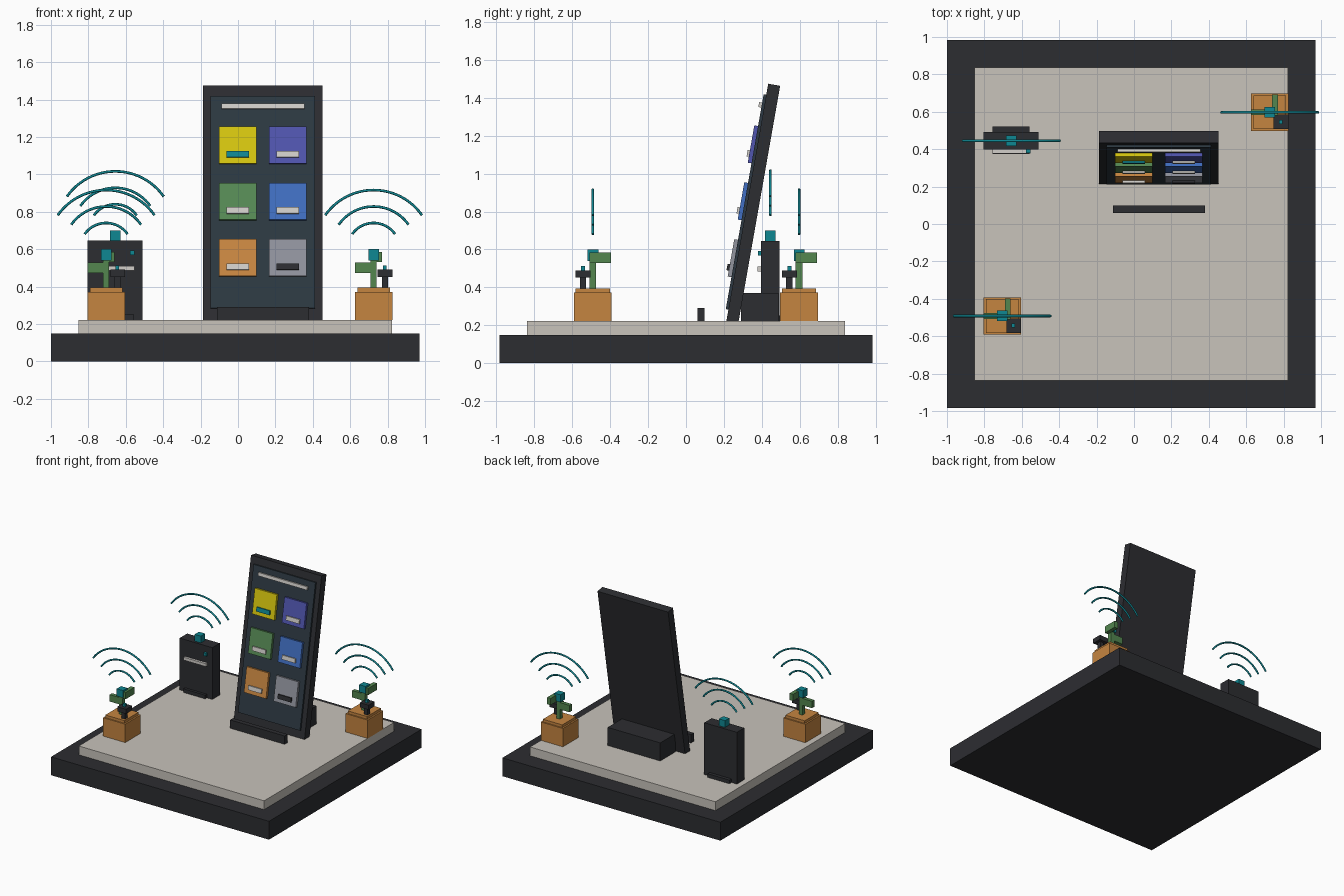
import bpy
from math import radians, sin, cos
from mathutils import Matrix

if "Cube" in bpy.data.objects:
    bpy.data.objects.remove(bpy.data.objects["Cube"])


def material(name, hex_code):
    rgb = [int(hex_code[i:i + 2], 16) / 255 for i in (0, 2, 4)]
    lin = [c / 12.92 if c <= 0.04045 else ((c + 0.055) / 1.055) ** 2.4 for c in rgb]
    m = bpy.data.materials.new(name)
    m.diffuse_color = (*lin, 1)
    m.use_nodes = True
    m.node_tree.nodes["Principled BSDF"].inputs["Base Color"].default_value = m.diffuse_color
    return m


M = {n: material(n, h) for n, h in {
    "charcoal": "2c2d31", "stone": "c8c3bb", "screen_blue": "2d3942", "teal": "0f8792",
    "orange": "c58540", "green": "53864f", "yellow": "d9c80f", "violet": "5156b0",
    "leaf": "578b56", "blue": "416fc2", "amber": "cb8842", "grey": "92959f",
    "pale": "d2cfca"}.items()}


def box(name, x, y, z, mat, frame=None):
    """Box from (min, max) ranges, optionally placed in a tilted frame."""
    bpy.ops.mesh.primitive_cube_add(size=1)
    o = bpy.context.object
    o.name = name
    o.data.transform(Matrix.Diagonal((x[1] - x[0], y[1] - y[0], z[1] - z[0], 1)))
    loc = Matrix.Translation([(a + b) / 2 for a, b in (x, y, z)])
    o.matrix_world = (frame or Matrix()) @ loc
    o.data.materials.append(M[mat])
    return o


def signal_arcs(name, x, y, z):
    """Three concentric wave arcs above a transmitter."""
    for k, r in enumerate((0.14, 0.228, 0.316)):
        cu = bpy.data.curves.new(f"{name}_arc_{k + 1}", "CURVE")
        cu.dimensions = "3D"
        cu.bevel_depth = 0.007
        cu.bevel_resolution = 2
        cu.use_fill_caps = True
        sp = cu.splines.new("POLY")
        n = 25
        sp.points.add(n - 1)
        for i, p in enumerate(sp.points):
            a = radians(-55 + 110 * i / (n - 1))
            p.co = (x + r * sin(a), y, z + r * cos(a), 1)
        cu.materials.append(M["teal"])
        o = bpy.data.objects.new(cu.name, cu)
        bpy.context.collection.objects.link(o)


# Plinth and floor plate
box("plinth", (-1.0, 0.97), (-0.985, 0.985), (0, 0.15), "charcoal")
box("floor_plate", (-0.853, 0.823), (-0.838, 0.838), (0.15, 0.222), "stone")

# Leaning display panel, built upright in a tilted frame
tilt = Matrix.Translation((0.133, 0.213, 0.222)) @ Matrix.Rotation(radians(-10), 4, "X")
box("panel_body", (-0.319, 0.319), (0, 0.064), (0, 1.272), "charcoal", tilt)
box("screen", (-0.28, 0.28), (-0.014, 0.01), (0.062, 1.213), "screen_blue", tilt)
box("header_bar", (-0.222, 0.222), (-0.03, -0.012), (1.142, 1.168), "pale", tilt)

# Six tiles with a small label bar each
tiles = (("yellow", "teal"), ("violet", "pale"), ("leaf", "pale"),
         ("blue", "pale"), ("amber", "pale"), ("grey", "charcoal"))
for i, (tile, label) in enumerate(tiles):
    cx = (-0.134, 0.134)[i % 2]
    cz = (0.943, 0.638, 0.333)[i // 2]
    box(f"tile_{i + 1}", (cx - 0.1, cx + 0.1), (-0.034, -0.012), (cz - 0.1, cz + 0.1), tile, tilt)
    box(f"tile_label_{i + 1}", (cx - 0.06, cx + 0.06), (-0.046, -0.032),
        (cz - 0.068, cz - 0.034), label, tilt)

# Panel support block and front lip
box("rear_support", (-0.108, 0.367), (0.29, 0.487), (0.222, 0.37), "charcoal")
box("front_lip", (-0.113, 0.38), (0.06, 0.098), (0.222, 0.29), "charcoal")

# Router tower
box("router_body", (-0.805, -0.51), (0.397, 0.493), (0.222, 0.645), "charcoal")
box("router_foot", (-0.757, -0.56), (0.375, 0.52), (0.222, 0.252), "charcoal")
box("router_bar", (-0.757, -0.553), (0.378, 0.4), (0.485, 0.509), "pale")
box("router_led", (-0.577, -0.554), (0.38, 0.4), (0.568, 0.592), "teal")
box("router_antenna", (-0.684, -0.628), (0.417, 0.473), (0.642, 0.7), "teal")
signal_arcs("router", -0.656, 0.445, 0.70)

# Two planted sensor stations
for side, cx, cy in (("front", -0.705, -0.492), ("back", 0.725, 0.597)):
    def part(name, x, y, z, mat):
        box(f"{side}_{name}", (cx + x[0], cx + x[1]), (cy + y[0], cy + y[1]), z, mat)
    part("pot", (-0.1, 0.1), (-0.1, 0.1), (0.222, 0.372), "orange")
    part("pot_rim", (-0.087, 0.087), (-0.09, 0.09), (0.372, 0.394), "orange")
    part("plant_stem", (-0.016, 0.016), (-0.018, 0.018), (0.39, 0.56), "green")
    part("plant_side_leaf", (-0.1, 0.016), (-0.015, 0.015), (0.472, 0.528), "green")
    part("plant_rear_leaf", (0.014, 0.046), (-0.018, 0.095), (0.53, 0.585), "green")
    part("transmitter", (-0.028, 0.028), (-0.027, 0.029), (0.54, 0.6), "teal")
    part("sensor_post", (0.044, 0.076), (-0.068, -0.035), (0.39, 0.455), "charcoal")
    part("sensor_head", (0.022, 0.1), (-0.09, -0.012), (0.452, 0.49), "charcoal")
    part("sensor_led", (0.05, 0.07), (-0.062, -0.04), (0.49, 0.512), "teal")
    signal_arcs(side, cx, cy, 0.60)
